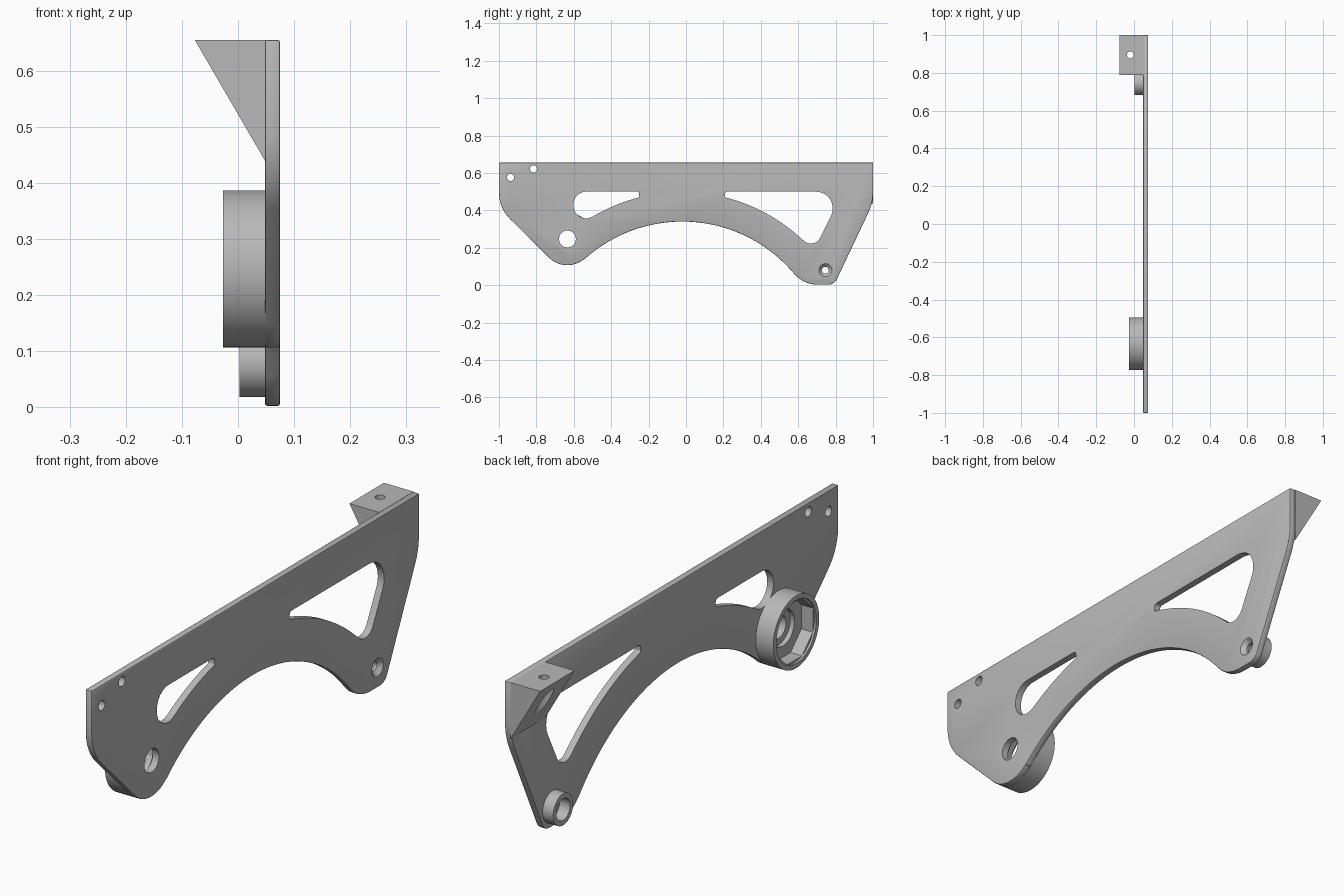
import bpy, bmesh
from math import sin, cos, tan, radians, pi, sqrt
from mathutils import Vector, Matrix

cube = bpy.data.objects.get("Cube")
if cube:
    bpy.data.objects.remove(cube, do_unlink=True)

grey = bpy.data.materials.new("plain grey")
grey.use_nodes = True
grey.diffuse_color = (0.48, 0.48, 0.48, 1)
grey.node_tree.nodes["Principled BSDF"].inputs["Base Color"].default_value = grey.diffuse_color

X0, X1 = 0.048, 0.075          # plate faces
TOP = 0.655
HUB, BOSS = (-0.634, 0.247), (0.745, 0.08)
ARCH = (-0.02, -0.44)          # shared centre of the arch and window curves
WIN_R = 0.938


def arc(c, r, a0, a1, n):
    """Points of an arc, as corners without rounding."""
    angles = [radians(a0 + (a1 - a0) * i / n) for i in range(n + 1)]
    return [(c[0] + r * cos(a), c[1] + r * sin(a), 0) for a in angles]


def rounded(corners, n=10):
    """Replace each (y, z, radius) corner by a tangent fillet."""
    out = []
    for i, (y, z, r) in enumerate(corners):
        p = Vector((y, z))
        if r == 0:
            out.append(p)
            continue
        u = (Vector(corners[i - 1][:2]) - p).normalized()
        v = (Vector(corners[(i + 1) % len(corners)][:2]) - p).normalized()
        half = u.angle(v) / 2
        centre = p + (u + v).normalized() * r / sin(half)
        start = p + u * r / tan(half) - centre
        turn = start.angle_signed(p + v * r / tan(half) - centre)
        for k in range(n + 1):
            a = -turn * k / n
            out.append(centre + Matrix.Rotation(a, 2) @ start)
    return out


def finish(name, bm):
    bmesh.ops.recalc_face_normals(bm, faces=bm.faces)
    mesh = bpy.data.meshes.new(name)
    bm.to_mesh(mesh)
    bm.free()
    mesh.materials.append(grey)
    ob = bpy.data.objects.new(name, mesh)
    bpy.context.collection.objects.link(ob)
    return ob


def prism(name, points, x0, x1):
    """Extrude a (y, z) profile along x."""
    bm = bmesh.new()
    face = bm.faces.new([bm.verts.new((x0, p[0], p[1])) for p in points])
    ext = bmesh.ops.extrude_face_region(bm, geom=[face])["geom"]
    bmesh.ops.translate(bm, vec=(x1 - x0, 0, 0),
                        verts=[e for e in ext if isinstance(e, bmesh.types.BMVert)])
    return finish(name, bm)


def rod(name, centre, r0, r1, a, b, sides=48, axis="X", spin=0):
    """Cylinder or cone along x at (y, z), or along z at (x, y)."""
    bm = bmesh.new()
    bmesh.ops.create_cone(bm, cap_ends=True, segments=sides, radius1=r0, radius2=r1, depth=b - a,
                          matrix=Matrix.Rotation(spin, 4, "Z"))
    mid = (a + b) / 2
    if axis == "X":
        mat = Matrix.Translation((mid, *centre)) @ Matrix.Rotation(pi / 2, 4, "Y")
    else:
        mat = Matrix.Translation((*centre, mid))
    bmesh.ops.transform(bm, matrix=mat, verts=bm.verts)
    return finish(name, bm)


def apply(ob, mod):
    bpy.context.view_layer.objects.active = ob
    bpy.ops.object.modifier_apply(modifier=mod.name)


def cut(ob, *cutters):
    for c in cutters:
        c.hide_render = True
        mod = ob.modifiers.new("cut", "BOOLEAN")
        mod.operation, mod.solver, mod.object = "DIFFERENCE", "EXACT", c
        apply(ob, mod)
        bpy.data.objects.remove(c, do_unlink=True)


def win_z(y):
    return ARCH[1] + sqrt(WIN_R ** 2 - (y - ARCH[0]) ** 2)


# Side plate: straight top, two lobes and an arch between them
outline = ([(-1, TOP, 0), (-1, 0.412, 0.2)]
           + arc(HUB, 0.14, 225, 310, 16)
           + arc(ARCH, 0.78, 132, 42, 48)
           + [(0.63, 0.003, 0.165), (0.793, 0.003, 0.05), (1, 0.44, 0.26), (1, TOP, 0)])
plate = prism("side_plate", rounded(outline), X0, X1)
bev = plate.modifiers.new("edge", "BEVEL")
bev.width, bev.segments, bev.limit_method = 0.004, 2, "ANGLE"
bev.angle_limit = radians(50)
bev.use_clamp_overlap = False
apply(plate, bev)

# Window cut-outs following the arch
front_ys = [-0.27 - 0.217 * i / 14 for i in range(15)]
rear_ys = [0.23 + 0.37 * i / 20 for i in range(21)]
front_window = ([(-0.25, 0.5, 0.014), (-0.25, win_z(-0.25), 0.01)]
                + [(y, win_z(y), 0) for y in front_ys]
                + [(-0.602, 0.308, 0.068), (-0.602, 0.5, 0.07)])
rear_window = ([(0.208, 0.5, 0.014), (0.208, win_z(0.208), 0.01)]
               + [(y, win_z(y), 0) for y in rear_ys]
               + [(0.685, 0.189, 0.055), (0.84, 0.5, 0.09)])
cut(plate, *[prism("window_cutter", rounded(w), 0, 0.1) for w in (front_window, rear_window)])

# Round holes and the countersunk screw hole
holes = [(HUB, 0.045), (BOSS, 0.018), ((-0.938, 0.576), 0.019), ((-0.815, 0.622), 0.019)]
cut(plate, *[rod("hole_cutter", c, r, r, 0, 0.1) for c, r in holes])
cut(plate, rod("countersink_cutter", BOSS, 0.016, 0.037, 0.057, 0.077))

# Hub cup with an eight-sided socket and a stepped floor
hub = rod("hub_cup", HUB, 0.14, 0.14, -0.027, X0 + 0.002, 96)
cut(hub,
    rod("lip_cutter", HUB, 0.122, 0.122, -0.05, -0.019, 64),
    rod("socket_cutter", HUB, 0.122, 0.122, -0.03, 0.03, 8, spin=pi / 8),
    rod("floor_cutter", HUB, 0.07, 0.07, 0, 0.06, 64))

# Small boss tube
boss = rod("small_boss", BOSS, 0.061, 0.061, 0.003, X0 + 0.002, 64)
cut(boss, rod("bore_cutter", BOSS, 0.042, 0.042, -0.02, 0.06))

# Triangular mounting bracket with a screw hole and head clearance
bm = bmesh.new()
tri = bm.faces.new([bm.verts.new((x, 0.79, z)) for x, z in
                    ((-0.077, TOP), (X0 + 0.002, TOP), (X0 + 0.002, 0.437), (X0, 0.44))])
ext = bmesh.ops.extrude_face_region(bm, geom=[tri])["geom"]
bmesh.ops.translate(bm, vec=(0, 0.21, 0), verts=[e for e in ext if isinstance(e, bmesh.types.BMVert)])
bracket = finish("mounting_bracket", bm)
screw = (-0.02, 0.895)
cut(bracket,
    rod("screw_cutter", screw, 0.018, 0.018, 0.4, 0.7, 32, "Z"),
    rod("head_cutter", screw, 0.034, 0.034, 0.4, 0.615, 32, "Z"))

# Smooth the curved walls, keep the edges crisp
bpy.ops.object.select_all(action="DESELECT")
for ob in (plate, hub, boss, bracket):
    ob.select_set(True)
bpy.context.view_layer.objects.active = plate
bpy.ops.object.shade_smooth_by_angle(angle=radians(25))
